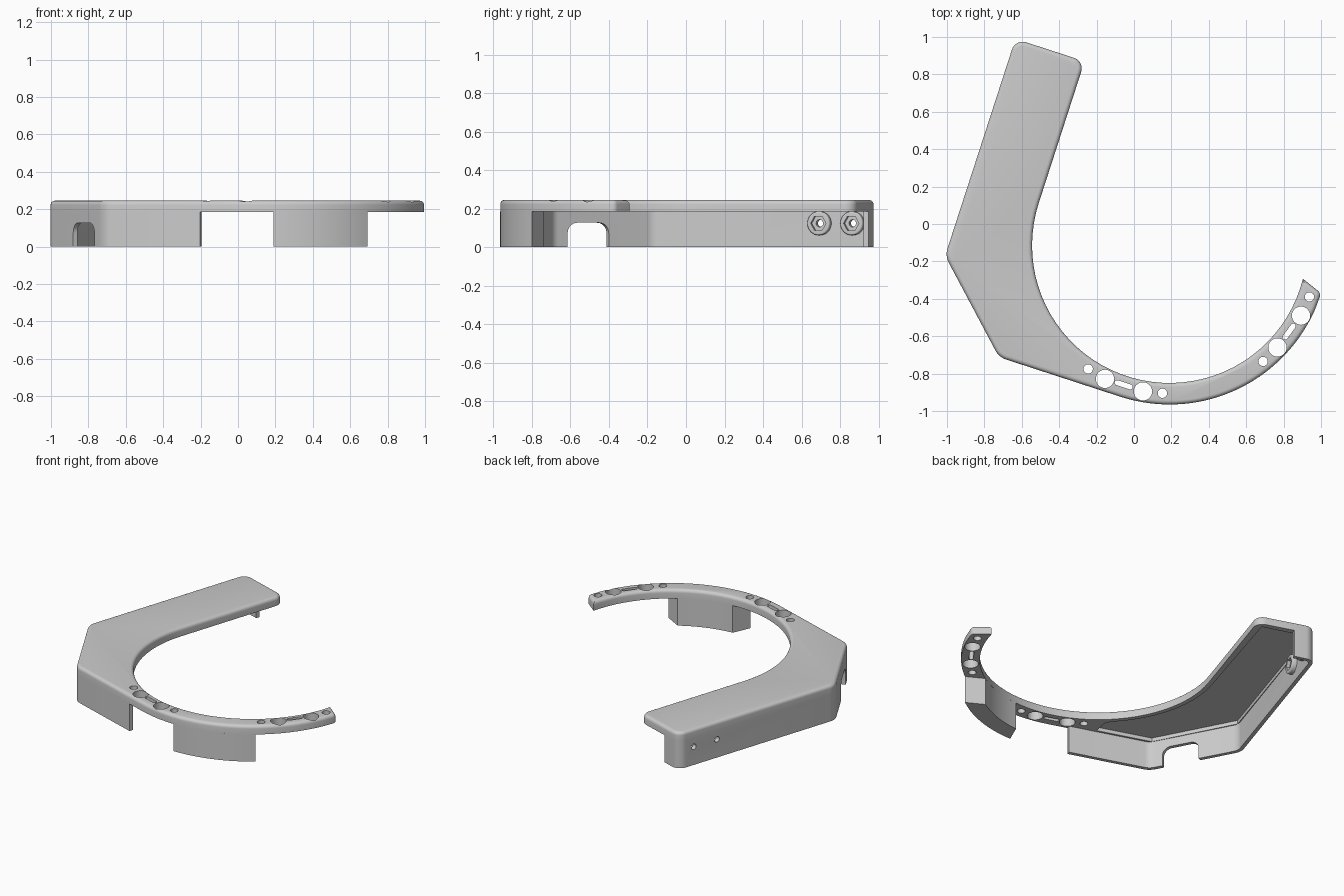
import bpy, bmesh, math
from mathutils import Vector, Matrix

if "Cube" in bpy.data.objects:
    bpy.data.objects.remove(bpy.data.objects["Cube"], do_unlink=True)

grey = bpy.data.materials.new("light grey")
grey.use_nodes = True
COL = (0.6, 0.6, 0.6, 1)
grey.diffuse_color = COL
grey.node_tree.nodes["Principled BSDF"].inputs["Base Color"].default_value = COL

PLATE_Z, TOP_Z, WALL = 0.185, 0.245, 0.025
CENTRE, R_IN, R_OUT = Vector((0.19, -0.115)), 0.735, 0.85


def polar(r, deg):
    a = math.radians(deg)
    return CENTRE + Vector((r * math.cos(a), r * math.sin(a)))


def arc(r, d0, d1, n):
    return [polar(r, d0 + (d1 - d0) * i / n) for i in range(n + 1)]


def fillet(a, p, b, r, n=8):
    """Points of a round corner at p between its neighbours a and b."""
    u, v = (Vector(a) - Vector(p)).normalized(), (Vector(b) - Vector(p)).normalized()
    half = u.angle(v) / 2
    t, mid = r / math.tan(half), Vector(p) + (u + v).normalized() * r / math.sin(half)
    s, e = Vector(p) + u * t - mid, Vector(p) + v * t - mid
    turn = math.pi - 2 * half
    return [mid + (s * math.sin((1 - i / n) * turn) + e * math.sin(i / n * turn)) / math.sin(turn)
            for i in range(n + 1)]


def prism(name, pts, z0, z1, bevel=0.0, matrix=None):
    """Extrude a flat outline, optionally rounding the top rim."""
    bm = bmesh.new()
    face = bm.faces.new([bm.verts.new((p[0], p[1], z0)) for p in pts])
    ext = bmesh.ops.extrude_face_region(bm, geom=[face])["geom"]
    bmesh.ops.translate(bm, vec=(0, 0, z1 - z0), verts=[g for g in ext if isinstance(g, bmesh.types.BMVert)])
    bmesh.ops.recalc_face_normals(bm, faces=bm.faces)
    if bevel:
        rim = [e for e in bm.edges if all(v.co.z > z1 - 1e-5 for v in e.verts)]
        bmesh.ops.bevel(bm, geom=rim, offset=bevel, segments=5, profile=0.5, affect='EDGES')
    if matrix:
        bm.transform(matrix)
    mesh = bpy.data.meshes.new(name)
    bm.to_mesh(mesh)
    bm.free()
    mesh.materials.append(grey)
    obj = bpy.data.objects.new(name, mesh)
    bpy.context.collection.objects.link(obj)
    return obj


def circle(c, r, n=32):
    return [(c[0] + r * math.cos(2 * math.pi * i / n), c[1] + r * math.sin(2 * math.pi * i / n)) for i in range(n)]


def slot(c, length, width, deg):
    """Rounded slot outline."""
    rot, pts = Matrix.Rotation(math.radians(deg), 2), []
    for side, start in ((1, -90), (-1, 90)):
        for i in range(9):
            a = math.radians(start + i * 22.5)
            pts.append(Vector(c) + rot @ Vector((side * (length - width) / 2 + width / 2 * math.cos(a),
                                                 width / 2 * math.sin(a))))
    return pts


def cut(obj, cutters):
    bpy.context.view_layer.objects.active = obj
    for c in cutters:
        c.hide_render = True
        m = obj.modifiers.new("cut", 'BOOLEAN')
        m.operation, m.solver, m.object = 'DIFFERENCE', 'EXACT', c
        bpy.ops.object.modifier_apply(modifier=m.name)
    for c in cutters:
        bpy.data.objects.remove(c, do_unlink=True)


# Corners of the outline
B, A = Vector((-0.264, 0.87)), Vector((-0.634, 0.99))
C, D = Vector((-1.01, -0.17)), Vector((-0.722, -0.712))
TANGENT = polar(R_OUT, 252)
tip_out, tip_in = polar(R_OUT, 342.5), polar(R_IN, 346)
arm_in = polar(R_IN, 162)

# Top plate with a rounded upper rim
outer = arc(R_OUT, 252, 336, 30)
outline = (fillet(arm_in, B, A, 0.06) + fillet(B, A, C, 0.06) + fillet(A, C, D, 0.1) + fillet(C, D, TANGENT, 0.1)
           + outer + fillet(outer[-1], tip_out, tip_in, 0.03, 5) + arc(R_IN, 346, 162, 42))
plate = prism("top_plate", outline, PLATE_Z, TOP_Z, bevel=0.022)

# Holes, slots and the shallow hollow under the arm
cutters = []
for c in ((-0.245, -0.775), (0.152, -0.905), (0.69, -0.735), (0.938, -0.39)):
    cutters.append(prism("small_hole_cutter", circle(c, 0.025, 24), 0.1, 0.3))
for c in ((-0.155, -0.828), (0.048, -0.895), (0.767, -0.66), (0.893, -0.49)):
    cutters.append(prism("large_hole_cutter", circle(c, 0.049), 0.1, 0.3))
for c, deg in (((-0.055, -0.86), -18), ((0.83, -0.575), 54)):
    cutters.append(prism("slot_cutter", slot(c, 0.1, 0.027, deg), 0.1, 0.3))
hollow = ([(-0.318, 0.85), (-0.62, 0.945), (-0.976, -0.165), (-0.71, -0.675), (-0.36, -0.79), (-0.34, -0.69)]
          + arc(R_IN + 0.03, 224, 162, 24))
cutters.append(prism("hollow_cutter", hollow, 0.1, PLATE_Z + 0.025))
cut(plate, cutters)

# Thin skirt wall along the outer side of the arm
end_a = A + (B - A) * 0.36
end_d = D + (TANGENT - D) * ((-0.202 - D.x) / (TANGENT.x - D.x))
path = [end_a] + fillet(end_a, A, C, 0.06) + fillet(A, C, D, 0.1) + fillet(C, D, end_d, 0.1) + [end_d]
inner = []
for i, p in enumerate(path):
    d = (path[min(i + 1, len(path) - 1)] - path[max(i - 1, 0)]).normalized()
    inner.append(p + Vector((-d.y, d.x)) * WALL)
skirt = prism("skirt_wall", path + inner[::-1], 0, PLATE_Z)


def wall_frame(origin, normal):
    """Local x runs along the wall, y is up, z is the wall normal."""
    n = Vector((normal[0], normal[1], 0)).normalized()
    up = Vector((0, 0, 1))
    m = Matrix((up.cross(n), up, n)).transposed().to_4x4()
    m.translation = origin
    return m


# Cable notch in the angled front part
cd = D - C
mid = C + cd * 0.645
h, r, half = 0.127, 0.055, 0.121
notch = [(-half, -0.1), (half, -0.1)] + fillet((half, 0), (half, h), (0, h), r) + fillet((0, h), (-half, h), (-half, 0), r)
cutters = [prism("notch_cutter", notch, -0.1, 0.1, matrix=wall_frame((mid.x, mid.y, 0), (-cd.y, cd.x)))]

# Screw holes through the skirt, with hexagonal nut seats inside
side = (A - C).normalized()
normal = Vector((side.y, -side.x))
for i, y in enumerate((0.704, 0.875)):
    p = C + side * ((y - C.y) / side.y) + normal * WALL
    frame = wall_frame((p.x, p.y, 0.124), normal)
    cutters.append(prism("screw_cutter", circle((0, 0), 0.019, 24), -0.1, 0.1, matrix=frame))
    boss = prism("nut_seat_%d" % (i + 1), circle((0, 0), 0.062), -0.002, 0.03, bevel=0.008, matrix=frame)
    cut(boss, [prism("hex_cutter", circle((0, 0), 0.042, 6), 0.008, 0.1, matrix=frame),
               prism("bore_cutter", circle((0, 0), 0.019, 24), -0.1, 0.1, matrix=frame)])
cut(skirt, cutters)

# Solid curved foot below the ring, with slanted ends
prism("front_foot", arc(R_OUT, 270, 306.3, 20) + arc(R_IN, 302, 274, 20), 0, PLATE_Z)

# Smooth shading with crisp edges
for obj in list(bpy.context.scene.objects):
    if obj.type == 'MESH' and grey.name in obj.data.materials:
        bpy.ops.object.select_all(action='DESELECT')
        obj.select_set(True)
        bpy.context.view_layer.objects.active = obj
        bpy.ops.object.shade_smooth_by_angle(angle=math.radians(30))
